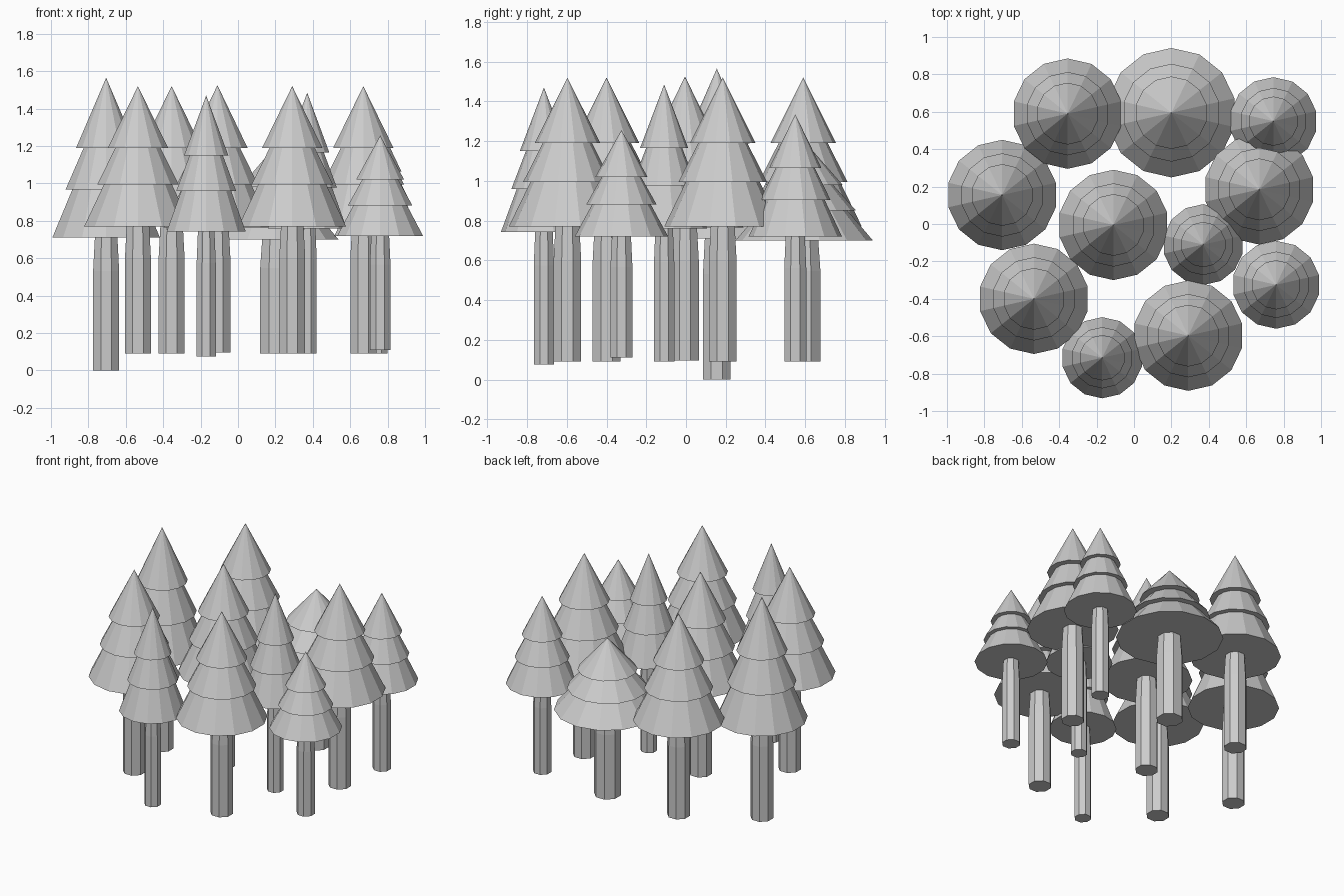
import bpy, bmesh
from math import sin, cos, pi

if "Cube" in bpy.data.objects:
    bpy.data.objects.remove(bpy.data.objects["Cube"])


def lathe(name, loc, profile, sides, offset):
    """Revolve (radius, z) points around z; zero radius closes to a point."""
    bm = bmesh.new()
    rings = []
    for r, z in profile:
        if r == 0:
            rings.append([bm.verts.new((0, 0, z))])
        else:
            rings.append([bm.verts.new((r * sin(2 * pi * (i + offset) / sides),
                                        r * cos(2 * pi * (i + offset) / sides), z))
                          for i in range(sides)])
    for a, b in zip(rings, rings[1:]):
        for i in range(sides):
            j = (i + 1) % sides
            if len(b) == 1:
                bm.faces.new((a[i], a[j], b[0]))
            else:
                bm.faces.new((a[i], a[j], b[j], b[i]))
    # Flat cap under the first ring (and over an open last ring)
    bm.faces.new(rings[0])
    if len(rings[-1]) > 1:
        bm.faces.new(rings[-1])
    bmesh.ops.recalc_face_normals(bm, faces=bm.faces)
    mesh = bpy.data.meshes.new(name)
    bm.to_mesh(mesh)
    bm.free()
    obj = bpy.data.objects.new(name, mesh)
    obj.location = loc
    bpy.context.collection.objects.link(obj)


def tree(n, x, y, r, base, skirt, top):
    # Foliage: three stacked tiers with overhanging rims
    h = top - skirt
    tiers = [(1, 0), (.63, .3), (.755, .3), (.42, .56), (.56, .56), (0, 1)]
    lathe(f"foliage_{n}", (x, y, 0), [(r * a, skirt + h * b) for a, b in tiers], 14, 0)
    # Trunk: straight octagonal post narrowing just under the foliage
    t = r * .255
    knee = base + (skirt - base) * .75
    lathe(f"trunk_{n}", (x, y, 0),
          [(t, base), (t, knee), (t * .86, skirt + .01)], 8, .5)


# x, y, foliage radius, trunk base z, foliage bottom z, tip z
TREES = [
    (-.355, .59, .295, .09, .77, 1.52),
    (.20, .595, .346, .09, .70, 1.20),
    (.745, .55, .235, .09, .72, 1.335),
    (-.705, .155, .295, 0, .71, 1.565),
    (-.11, -.005, .295, .095, .765, 1.525),
    (.67, .185, .295, .09, .77, 1.52),
    (.37, -.11, .216, .09, .76, 1.485),
    (.76, -.325, .235, .11, .72, 1.256),
    (-.535, -.40, .295, .09, .77, 1.52),
    (-.17, -.715, .217, .075, .742, 1.47),
    (.29, -.597, .295, .09, .77, 1.52),
]
for n, spec in enumerate(TREES, 1):
    tree(n, *spec)
